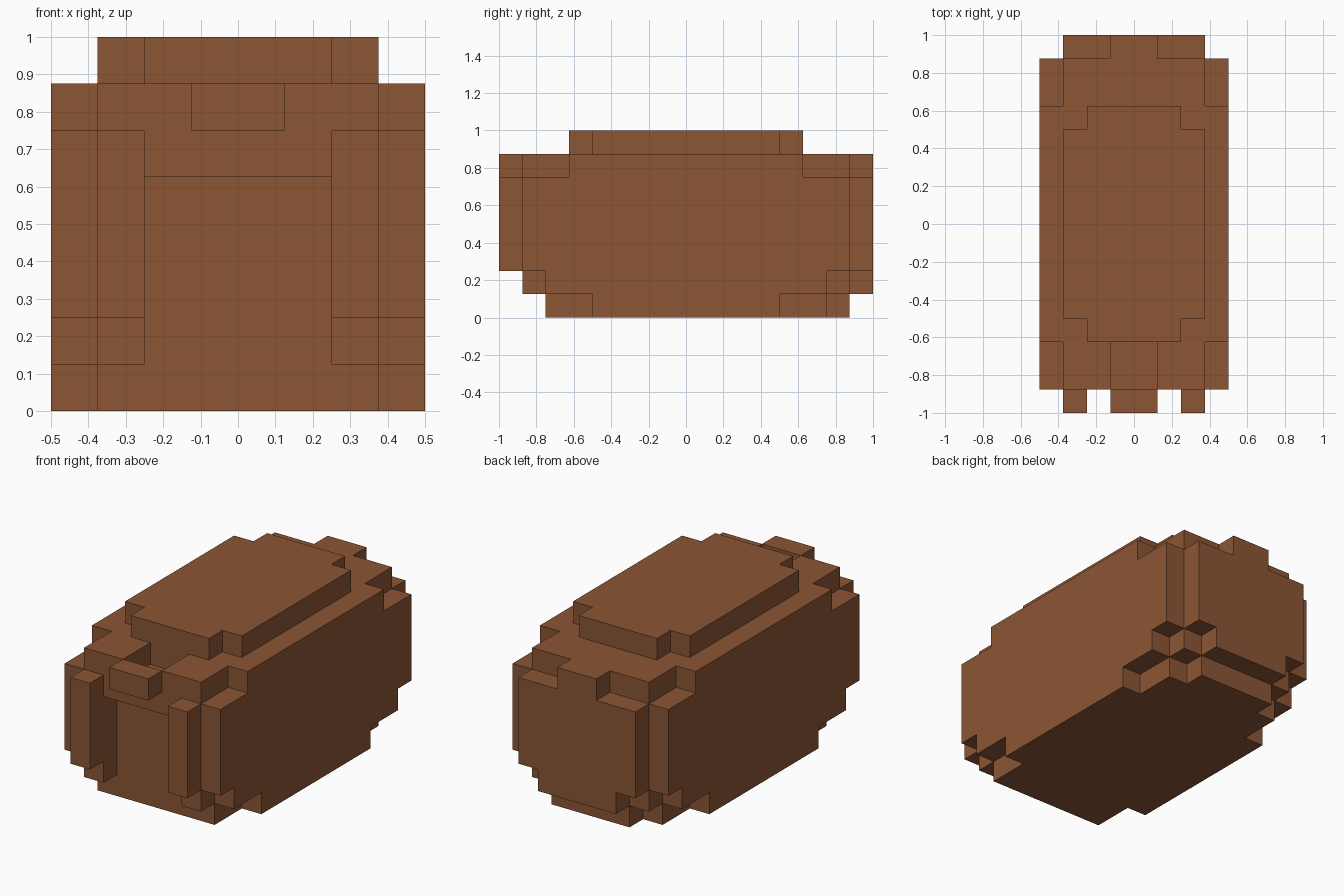
import bpy, bmesh
from mathutils import Vector

cube = bpy.data.objects.get("Cube")
if cube:
    bpy.data.objects.remove(cube)

UNIT = 0.125  # edge length of one block

brown = bpy.data.materials.new("warm_brown")
brown.use_nodes = True
colour = (0.258, 0.093, 0.035, 1)
brown.diffuse_color = colour
brown.node_tree.nodes["Principled BSDF"].inputs["Base Color"].default_value = colour


def blocks(x, y, z):
    """Grid cells of a box given by (low, high) ranges, mirrored across x."""
    right = {(i, j, k) for i in range(*x) for j in range(*y) for k in range(*z)}
    return right | {(-1 - i, j, k) for i, j, k in right}


# Each part is a union of stepped boxes, measured in blocks
parts = {
    "base": blocks((0, 4), (-4, 4), (0, 1)) | blocks((0, 3), (-6, 6), (0, 1))
            | blocks((0, 2), (-6, 7), (0, 1)),
    "body": blocks((0, 3), (-6, 7), (1, 7)) | blocks((0, 3), (-7, -6), (5, 7))
            | blocks((2, 3), (-7, -6), (1, 5)),
    "side_walls": blocks((3, 4), (-6, 6), (1, 2)) | blocks((3, 4), (-7, 7), (2, 6))
                  | blocks((3, 4), (-5, 5), (6, 7)),
    "back_panel": blocks((0, 3), (7, 8), (2, 6)) | blocks((0, 2), (7, 8), (1, 2))
                  | blocks((0, 1), (7, 8), (6, 7)),
    "lid": blocks((0, 3), (-4, 4), (7, 8)) | blocks((0, 2), (-5, 5), (7, 8)),
    "front_posts": blocks((2, 3), (-8, -7), (2, 6)),
    "front_catch": blocks((0, 1), (-8, -7), (6, 7)),
}

# Sunken slot behind the catch
parts["body"] -= blocks((0, 1), (-7, -5), (6, 7))

solid = set().union(*parts.values())


def build_shell(name, cells):
    """Make the outward faces of the cells, leaving out those between blocks."""
    bm = bmesh.new()
    for cell in sorted(cells):
        centre = Vector(cell) + Vector((0.5, 0.5, 0.5))
        for axis in range(3):
            for sign in (-1, 1):
                normal = Vector((0, 0, 0))
                normal[axis] = sign
                if tuple(int(c + n) for c, n in zip(cell, normal)) in solid:
                    continue
                u = Vector((0, 0, 0))
                u[(axis + 1) % 3] = 0.5
                v = normal.cross(u)
                middle = centre + normal / 2
                corners = (middle - u - v, middle + u - v, middle + u + v, middle - u + v)
                bm.faces.new([bm.verts.new(p * UNIT) for p in corners])
    bmesh.ops.remove_doubles(bm, verts=bm.verts, dist=0.001)
    bmesh.ops.dissolve_limit(bm, angle_limit=0.01, verts=bm.verts, edges=bm.edges)
    mesh = bpy.data.meshes.new(name)
    bm.to_mesh(mesh)
    bm.free()
    mesh.materials.append(brown)
    bpy.context.collection.objects.link(bpy.data.objects.new(name, mesh))


for part_name, part_cells in parts.items():
    build_shell(part_name, part_cells)
